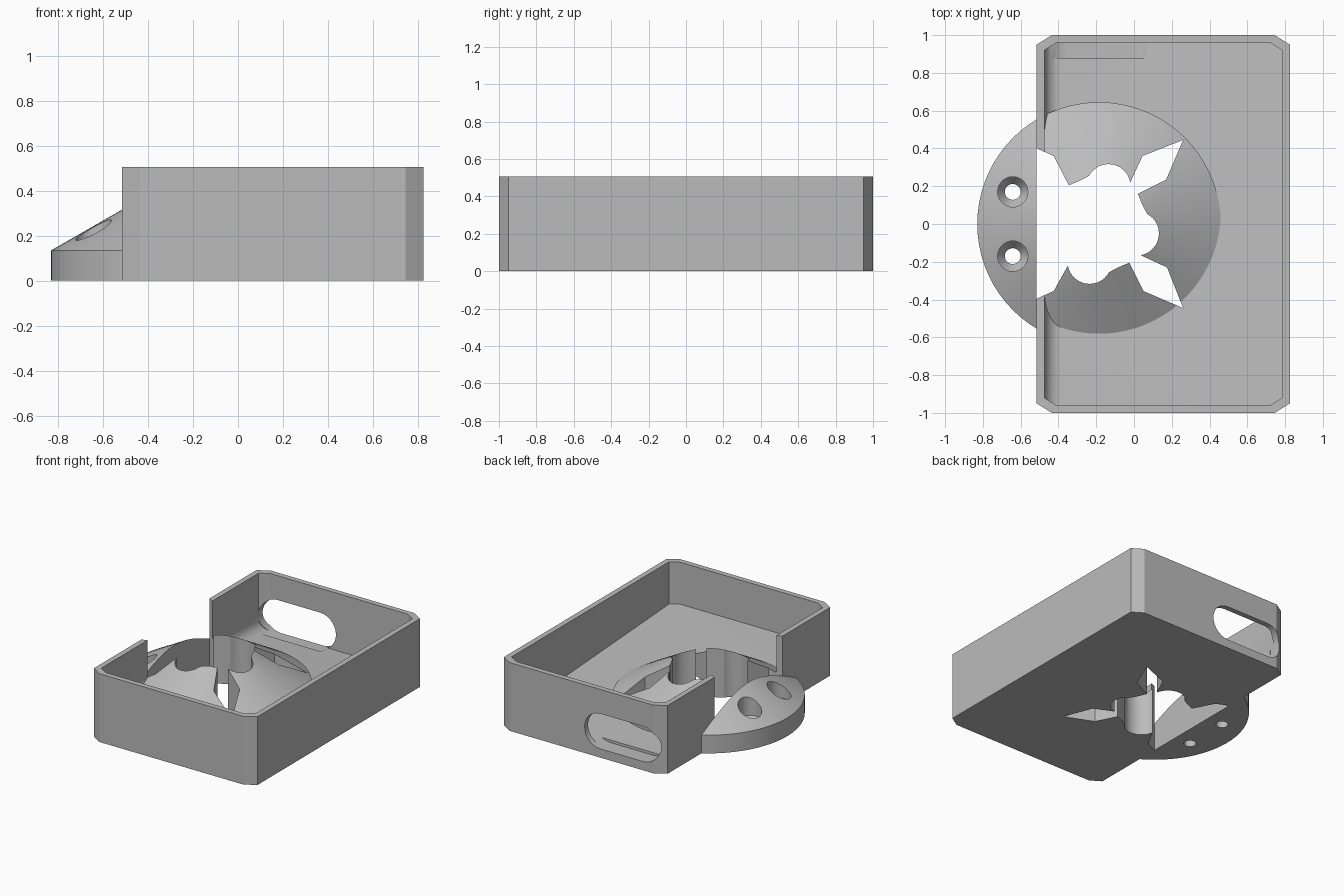
import bpy, bmesh
from math import sin, cos, pi, radians
from mathutils import Vector

cube = bpy.data.objects.get("Cube")
if cube:
    bpy.data.objects.remove(cube, do_unlink=True)

grey = bpy.data.materials.new("plain grey")
grey.use_nodes = True
grey.diffuse_color = (0.5, 0.5, 0.5, 1)
grey.node_tree.nodes["Principled BSDF"].inputs["Base Color"].default_value = (0.5, 0.5, 0.5, 1)

CX = -0.185          # axis of the conical hub
WALL_X = -0.515      # outer face of the open side
TOP = 0.505


def loft(name, rings):
    """Closed solid through matching rings of points."""
    bm = bmesh.new()
    loops = [[bm.verts.new(p) for p in ring] for ring in rings]
    n = len(loops[0])
    for a, b in zip(loops, loops[1:]):
        for i in range(n):
            j = (i + 1) % n
            bm.faces.new((a[i], a[j], b[j], b[i]))
    bm.faces.new(loops[0][::-1])
    bm.faces.new(loops[-1])
    bmesh.ops.recalc_face_normals(bm, faces=bm.faces)
    mesh = bpy.data.meshes.new(name)
    bm.to_mesh(mesh)
    bm.free()
    obj = bpy.data.objects.new(name, mesh)
    bpy.context.collection.objects.link(obj)
    mesh.materials.append(grey)
    return obj


def prism(name, outline, z0, z1):
    return loft(name, [[(x, y, z) for x, y in outline] for z in (z0, z1)])


def turned(name, x, y, profile, n):
    """Round solid from (radius, height) pairs."""
    return loft(name, [[(x + r * cos(2 * pi * i / n), y + r * sin(2 * pi * i / n), z)
                        for i in range(n)] for r, z in profile])


def arc(cx, cy, r, a0, a1, n):
    angles = [radians(a0 + (a1 - a0) * i / n) for i in range(n + 1)]
    return [(cx + r * cos(a), cy + r * sin(a)) for a in angles]


def combine(obj, other, operation):
    mod = obj.modifiers.new(operation.lower(), 'BOOLEAN')
    mod.operation = operation
    mod.solver = 'EXACT'
    mod.object = other
    bpy.context.view_layer.objects.active = obj
    bpy.ops.object.modifier_apply(modifier=mod.name)
    bpy.data.objects.remove(other, do_unlink=True)


def chamfered(x0, x1, y, cx, cy):
    return [(x0 + cx, -y), (x1 - cx, -y), (x1, cy - y), (x1, y - cy),
            (x1 - cx, y), (x0 + cx, y), (x0, y - cy), (x0, cy - y)]


# Walls: open rectangular frame with chamfered corners
tray = prism("tray", chamfered(WALL_X, 0.825, 1, 0.08, 0.05), 0, TOP)
cavity = prism("cavity_cutter", chamfered(-0.475, 0.785, 0.96, 0.065, 0.04), -0.1, 0.7)
combine(tray, cavity, 'DIFFERENCE')

# Gently sloping floor with a rounded rise along the open side
def floor_section(y):
    z = 0.137 - 0.06 * y
    top = [(0.79, z)] + arc(-0.39, z + 0.085, 0.085, 270, 180, 8) + [(-0.48, z + 0.085)]
    return [(px, y, pz) for px, pz in [(-0.48, 0), (0.79, 0)] + top]

combine(tray, loft("floor", [floor_section(-0.965), floor_section(0.965)]), 'UNION')

# Conical hub that bulges out of the open side
hub = turned("hub", CX, 0, [(0.645, 0), (0.645, 0.135), (0.1, 0.448)], 72)
combine(tray, hub, 'UNION')

# Star shaped opening: scalloped petals between pointed arms
petal = [(-0.16, 0.205), (-0.10, 0.23)] + arc(0.05, 0.2, 0.117, 152, 10, 14)
arm = [(0.23, 0.36), (0.445, 0.445), (0.355, 0.235)]
outline = [(WALL_X - CX, 0.4), (-0.24, 0.36)]
for turn in range(3):
    for p in petal + (arm if turn < 2 else []):
        v = Vector((p[0], p[1], 0))
        for _ in range(turn):
            v = Vector((v.y, -v.x, 0))
        outline.append((v.x, v.y))
outline += [(-0.24, -0.355), (WALL_X - CX, -0.395)]
star = prism("star_cutter", [(x + CX, y) for x, y in outline], -0.1, 0.7)
combine(tray, star, 'DIFFERENCE')

# Cable slot through the rear wall
slot_outline = arc(0.0, 0.195, 0.13, 90, -90, 14) + arc(-0.35, 0.195, 0.13, 270, 90, 14)
slot = loft("slot_cutter", [[(x, y, z) for x, z in slot_outline] for y in (0.88, 1.1)])
combine(tray, slot, 'DIFFERENCE')

# Two countersunk screw holes
for side in (-1, 1):
    hole = turned("screw_cutter", -0.642, 0.17 * side,
                  [(0.042, -0.1), (0.042, 0.08), (0.08, 0.13), (0.08, 0.5)], 32)
    combine(tray, hole, 'DIFFERENCE')

# Smooth curves, crisp edges
bpy.ops.object.select_all(action='DESELECT')
tray.select_set(True)
bpy.context.view_layer.objects.active = tray
bpy.ops.object.shade_smooth_by_angle(angle=radians(20))
